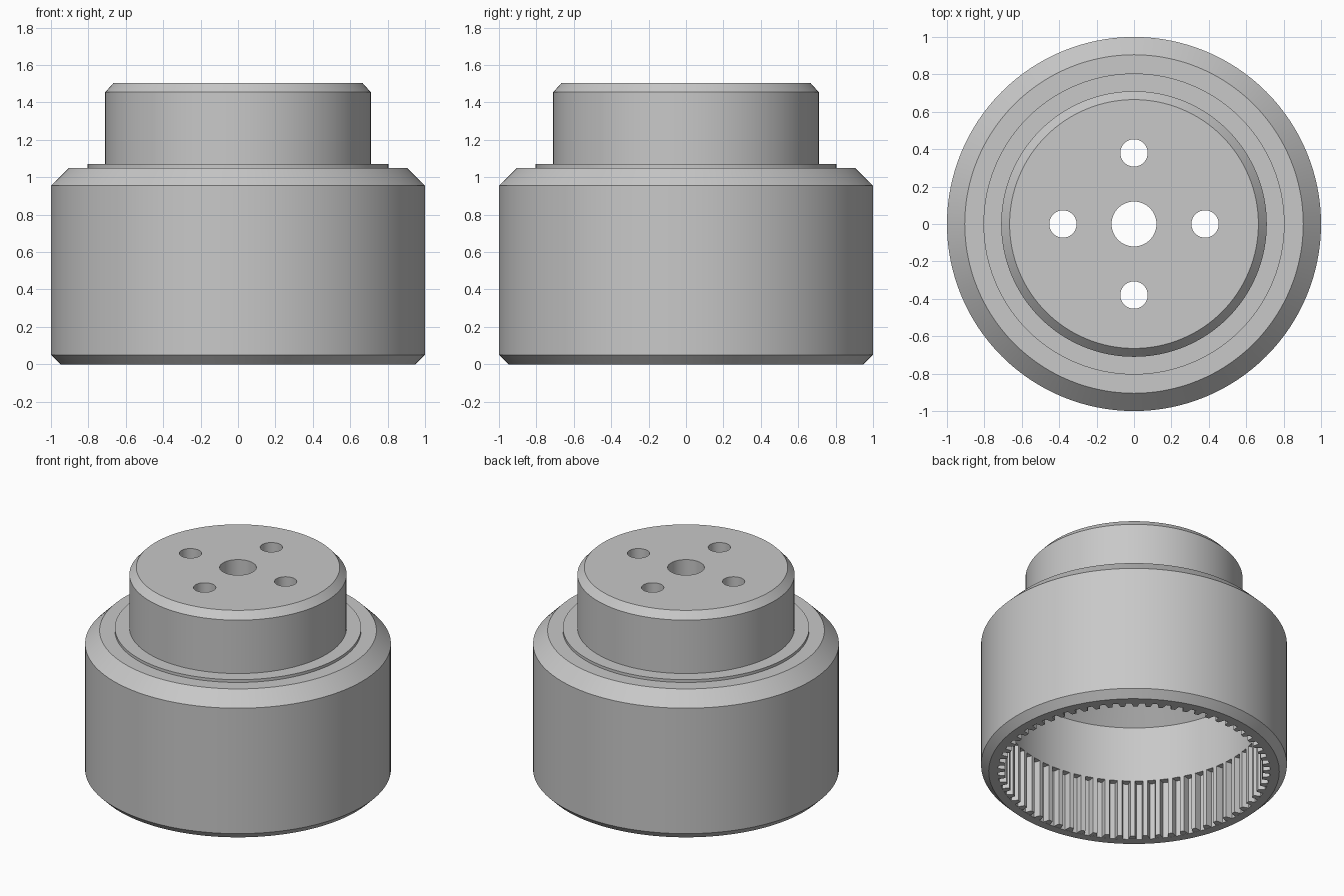
import bpy, bmesh
from math import sin, cos, tau, radians
from mathutils import Matrix, Vector

default = bpy.data.objects.get("Cube")
if default:
    bpy.data.objects.remove(default, do_unlink=True)

SEGMENTS = 128
TEETH = 64

steel = bpy.data.materials.new("plain grey steel")
grey = (0.58, 0.58, 0.58, 1)
steel.diffuse_color = grey
steel.use_nodes = True
steel.node_tree.nodes["Principled BSDF"].inputs["Base Color"].default_value = grey


def finish(name, bm):
    """Turn a bmesh into a named object in the steel colour."""
    bmesh.ops.recalc_face_normals(bm, faces=bm.faces)
    mesh = bpy.data.meshes.new(name)
    bm.to_mesh(mesh)
    bm.free()
    mesh.materials.append(steel)
    obj = bpy.data.objects.new(name, mesh)
    bpy.context.collection.objects.link(obj)
    return obj


def smooth(obj):
    bpy.ops.object.select_all(action="DESELECT")
    obj.select_set(True)
    bpy.context.view_layer.objects.active = obj
    bpy.ops.object.shade_smooth_by_angle(angle=radians(25))


def lathe(name, profile, closed=True):
    """Revolve (radius, height) points; an open profile gets flat end caps."""
    bm = bmesh.new()
    rings = [[bm.verts.new((r * cos(tau * i / SEGMENTS), r * sin(tau * i / SEGMENTS), z))
              for i in range(SEGMENTS)] for r, z in profile]
    pairs = list(zip(rings, rings[1:]))
    if closed:
        pairs.append((rings[-1], rings[0]))
    else:
        bm.faces.new(rings[0])
        bm.faces.new(rings[-1])
    for low, high in pairs:
        for i in range(SEGMENTS):
            j = (i + 1) % SEGMENTS
            bm.faces.new((low[i], low[j], high[j], high[i]))
    return finish(name, bm)


# Hollow sleeve: chamfered outside, toothed socket, smooth bore, conical roof
sleeve = lathe("sleeve", [
    (0.95, 0), (1, 0.05), (1, 0.955), (0.905, 1.05), (0.69, 1.05), (0.69, 0.95),
    (0.71, 0.95), (0.845, 0.815), (0.845, 0.415), (0.89, 0.415), (0.89, 0)])
smooth(sleeve)

# Thin retaining ring around the hub
ring = lathe("retaining_ring", [(0.805, 1.04), (0.805, 1.07), (0.7, 1.07), (0.7, 1.04)])
smooth(ring)

# Hub with a chamfered top edge
hub = lathe("hub", [(0.71, 0.951), (0.71, 1.455), (0.665, 1.505)], closed=False)

# Centre bore and four bolt holes drilled through the hub
bm = bmesh.new()
holes = [(0, 0, 0.12)] + [(0.38 * cos(tau * k / 4), 0.38 * sin(tau * k / 4), 0.073)
                         for k in range(4)]
for x, y, radius in holes:
    bmesh.ops.create_cone(bm, cap_ends=True, segments=48, radius1=radius, radius2=radius,
                          depth=1, matrix=Matrix.Translation((x, y, 1.2)))
drill = finish("hole_cutter", bm)
drill.hide_render = True
cut = hub.modifiers.new("holes", "BOOLEAN")
cut.operation = "DIFFERENCE"
cut.solver = "EXACT"
cut.object = drill
bpy.ops.object.select_all(action="DESELECT")
hub.select_set(True)
bpy.context.view_layer.objects.active = hub
bpy.ops.object.modifier_apply(modifier=cut.name)
bpy.data.objects.remove(drill, do_unlink=True)
smooth(hub)

# Internal spline teeth: tapered prisms repeated around the socket
bm = bmesh.new()
pitch = tau * 0.87 / TEETH
section = [(0.895, -0.33), (0.845, -0.17), (0.845, 0.17), (0.895, 0.33)]
for k in range(TEETH):
    turn = Matrix.Rotation(tau * k / TEETH, 3, "Z")
    bottom, top = ([bm.verts.new(turn @ Vector((r, w * pitch, z))) for r, w in section]
                   for z in (0.001, 0.42))
    bm.faces.new(bottom)
    bm.faces.new(top)
    for i in range(4):
        j = (i + 1) % 4
        bm.faces.new((bottom[i], bottom[j], top[j], top[i]))
finish("spline_teeth", bm)
